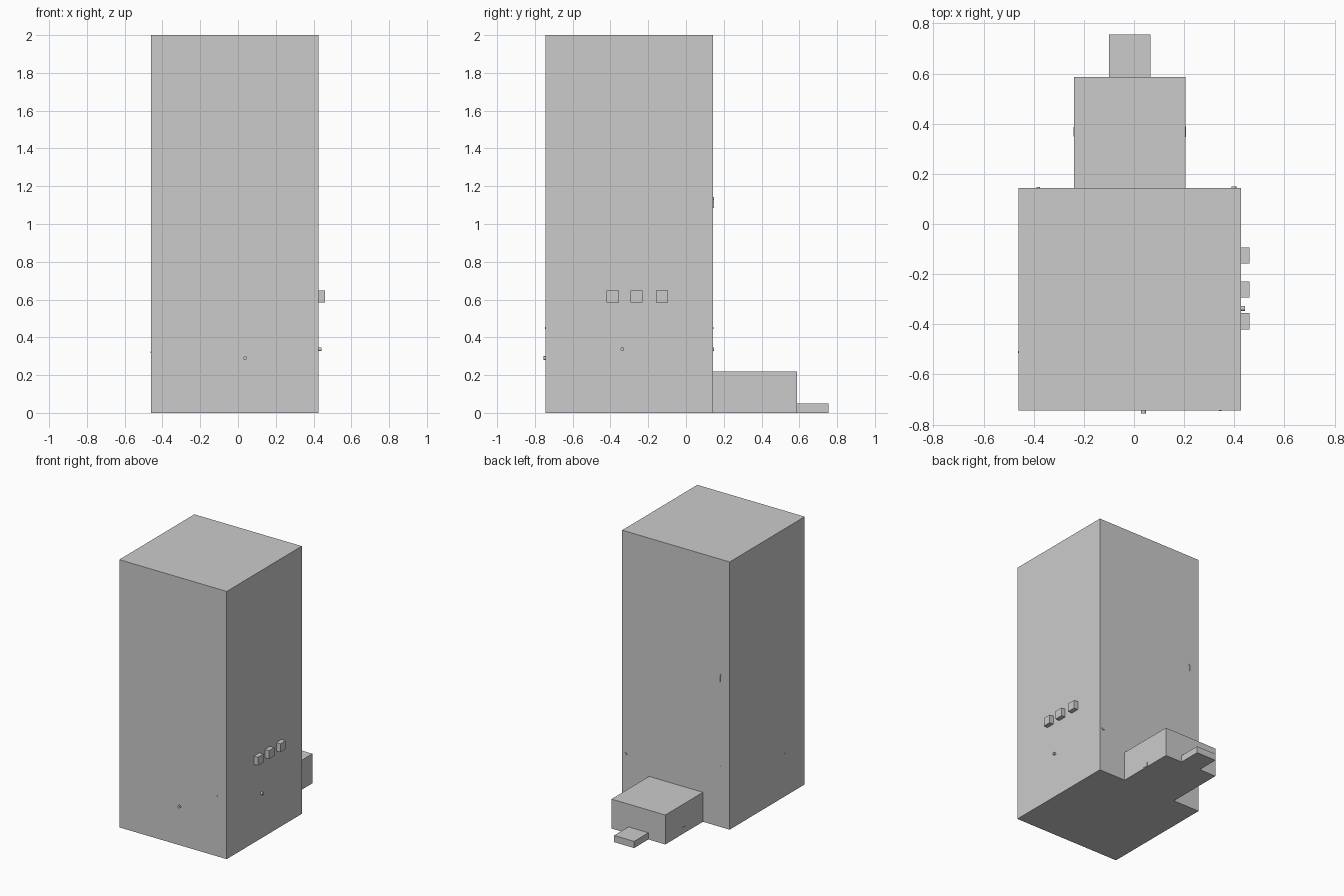
import bpy, math

if "Cube" in bpy.data.objects:
    bpy.data.objects.remove(bpy.data.objects["Cube"])


def box(name, x, y, z):
    """Box from its (min, max) range on each axis."""
    bpy.ops.mesh.primitive_cube_add(
        size=1, location=[sum(r) / 2 for r in (x, y, z)])
    ob = bpy.context.object
    ob.name = name
    ob.scale = [r[1] - r[0] for r in (x, y, z)]
    bpy.ops.object.transform_apply(location=False, rotation=False, scale=True)
    return ob


def peg(name, loc, radius, depth, axis):
    """Small round peg lying along the x or y axis."""
    rot = (0, math.pi / 2, 0) if axis == 'x' else (math.pi / 2, 0, 0)
    bpy.ops.mesh.primitive_cylinder_add(
        vertices=16, radius=radius, depth=depth, location=loc, rotation=rot)
    ob = bpy.context.object
    ob.name = name
    bpy.ops.object.shade_smooth_by_angle()
    return ob


# Tower, rear annex and entrance step
box("tower", (-0.461, 0.427), (-0.743, 0.143), (0, 2))
box("annex", (-0.24, 0.205), (0.143, 0.587), (0, 0.22))
box("entrance_step", (-0.10, 0.065), (0.587, 0.755), (0, 0.05))

# Row of three blocks on the right wall
for i, y in enumerate((-0.388, -0.261, -0.126)):
    box(f"wall_block_{i + 1}", (0.427, 0.46), (y - 0.032, y + 0.032), (0.584, 0.647))

# Round pegs on the walls
peg("right_peg", (0.434, -0.337, 0.337), 0.010, 0.018, 'x')
peg("front_peg", (0.038, -0.748, 0.29), 0.010, 0.014, 'y')
peg("back_peg", (0.398, 0.144, 0.337), 0.010, 0.010, 'y')

# Tiny pins on the walls
peg("front_pin", (0.345, -0.743, 0.45), 0.005, 0.006, 'y')
peg("back_pin", (-0.382, 0.143, 0.45), 0.005, 0.006, 'y')
peg("left_pin", (-0.461, -0.51, 0.32), 0.004, 0.004, 'x')

# Slim hook on the back wall and slots on the annex sides
box("back_hook", (-0.385, -0.379), (0.143, 0.147), (1.085, 1.135))
peg("hook_head", (-0.382, 0.145, 1.135), 0.007, 0.004, 'y')
box("annex_slot_right", (0.205, 0.208), (0.348, 0.388), (0.005, 0.035))
box("annex_slot_left", (-0.242, -0.24), (0.35, 0.386), (0.005, 0.05))
